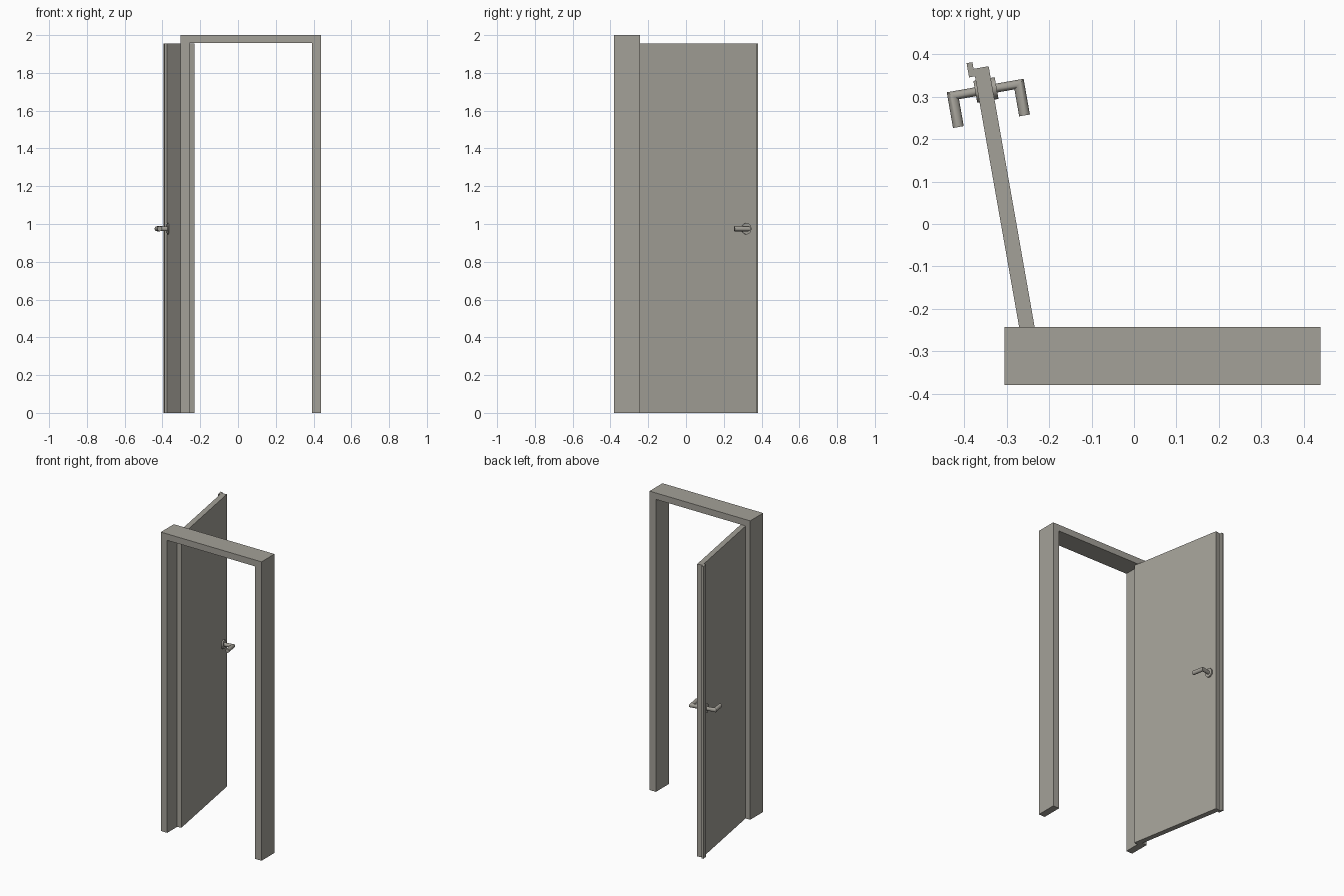
import bpy, bmesh, math
from mathutils import Matrix

if "Cube" in bpy.data.objects:
    bpy.data.objects.remove(bpy.data.objects["Cube"])

mat = bpy.data.materials.new("warm grey")
mat.diffuse_color = (0.37, 0.355, 0.315, 1)
mat.use_nodes = True
mat.node_tree.nodes["Principled BSDF"].inputs["Base Color"].default_value = mat.diffuse_color

# Door space: x = across thickness (0 is the right face), y = hinge to latch edge
DOOR = Matrix.Translation((-0.2295, -0.27, 0)) @ Matrix.Rotation(math.radians(10), 4, 'Z')
MID = -0.016          # mirror plane of the two handles
AY, HZ = 0.598, 0.975  # handle position on the leaf


def finish(name, bm, matrix=Matrix(), smooth=False):
    bmesh.ops.recalc_face_normals(bm, faces=bm.faces)
    me = bpy.data.meshes.new(name)
    bm.to_mesh(me)
    bm.free()
    me.materials.append(mat)
    me.transform(matrix)
    ob = bpy.data.objects.new(name, me)
    bpy.context.collection.objects.link(ob)
    if smooth:
        bpy.ops.object.select_all(action='DESELECT')
        ob.select_set(True)
        bpy.context.view_layer.objects.active = ob
        bpy.ops.object.shade_smooth_by_angle(angle=math.radians(40))
    return ob


def loft(name, rings, matrix=Matrix(), smooth=False):
    """Skin a list of equal-length rings and cap both ends."""
    bm = bmesh.new()
    loops = [[bm.verts.new(p) for p in r] for r in rings]
    n = len(loops[0])
    for a, b in zip(loops, loops[1:]):
        for i in range(n):
            j = (i + 1) % n
            bm.faces.new((a[i], a[j], b[j], b[i]))
    bm.faces.new(loops[0])
    bm.faces.new(loops[-1])
    return finish(name, bm, matrix, smooth)


def box(name, x0, x1, y0, y1, z0, z1, matrix):
    pts = [(x0, y0), (x1, y0), (x1, y1), (x0, y1)]
    return loft(name, [[(x, y, z) for x, y in pts] for z in (z0, z1)], matrix)


# Door frame: two jambs and a header as one profile
L, R, J, H = -0.305, 0.44, 0.047, 1.957
profile = [(L, 0), (L, 2), (R, 2), (R, 0), (R - J, 0), (R - J, H), (L + J, H), (L + J, 0)]
loft("door_frame", [[(x, y, z) for x, z in profile] for y in (-0.38, -0.243)])

# Open leaf with overlapping strip along the latch edge
box("door_leaf", -0.036, 0, 0, 0.652, 0, 1.956, DOOR)
box("latch_edge_strip", -0.050, -0.036, 0.634, 0.668, 0, 1.956, DOOR)

# Handles: rose plate and mitred lever on each face
for side, s in (("right", 1), ("left", -1)):
    def ring(fx, fy, fz, n=20):
        out = []
        for i in range(n):
            c, d = math.cos(2 * math.pi * i / n), math.sin(2 * math.pi * i / n)
            out.append((MID + s * fx(c), fy(c), HZ + fz * d))
        return out

    loft(f"{side}_handle_rose",
         [ring(lambda c, x=x: x, lambda c: AY + 0.026 * c, 0.030, 32) for x in (0.01, 0.0255)],
         DOOR, True)
    shaft_y = lambda c: AY + 0.0105 * c
    lever_x = lambda c: 0.0792 + 0.0128 * c
    loft(f"{side}_handle_lever",
         [ring(lambda c: 0.01, shaft_y, 0.0125),
          ring(lever_x, shaft_y, 0.0135),
          ring(lever_x, lambda c: 0.523, 0.0135)], DOOR, True)
